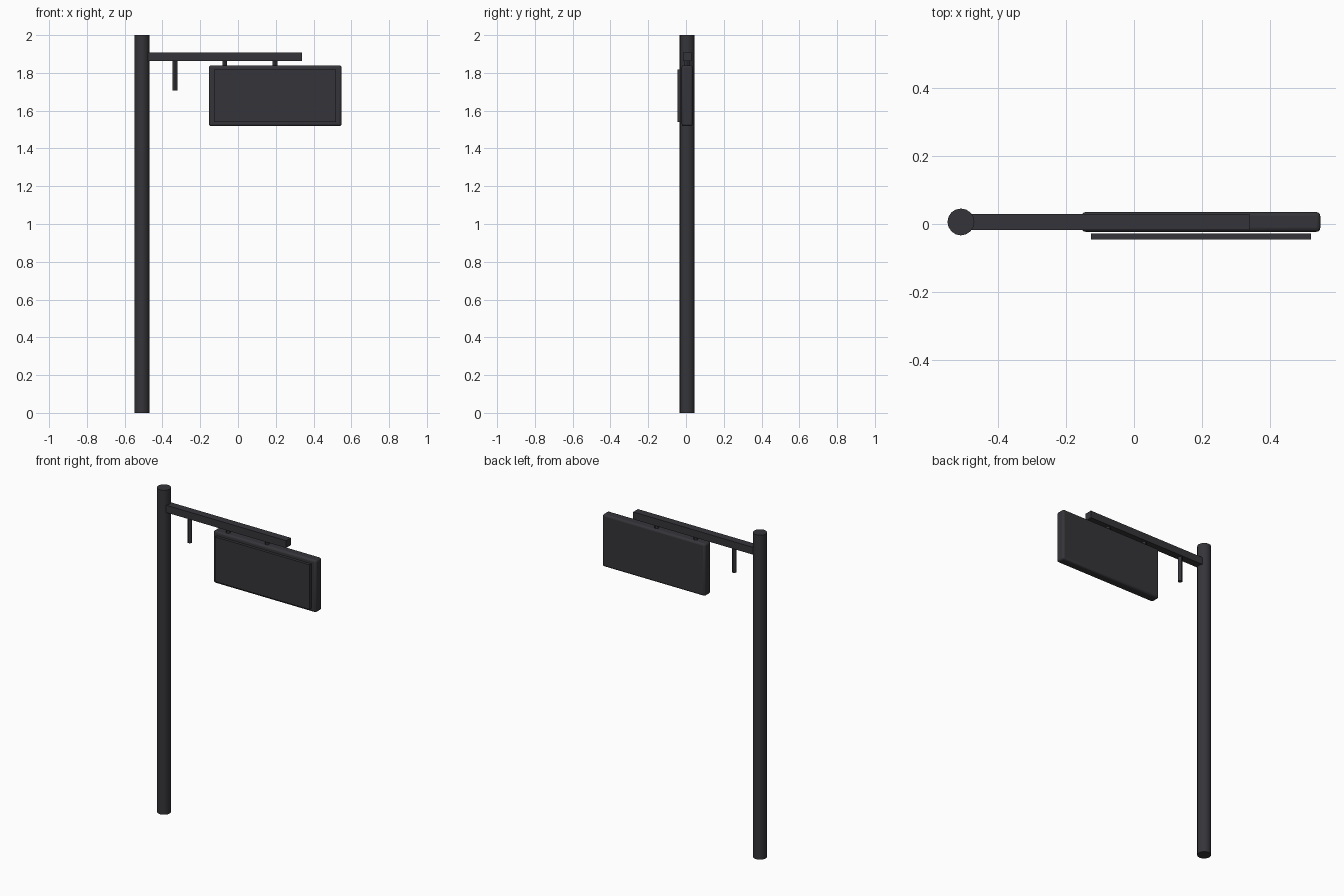
import bpy

cube = bpy.data.objects.get("Cube")
if cube:
    bpy.data.objects.remove(cube, do_unlink=True)

metal = bpy.data.materials.new("dark_grey_metal")
metal.use_nodes = True
colour = (0.036, 0.035, 0.041, 1)
metal.diffuse_color = colour
metal.node_tree.nodes["Principled BSDF"].inputs["Base Color"].default_value = colour

AXIS_Y = 0.006


def finish(name, bevel=0, segments=1):
    obj = bpy.context.object
    obj.name = name
    obj.data.materials.append(metal)
    bpy.ops.object.transform_apply(location=False, rotation=False, scale=True)
    if bevel:
        mod = obj.modifiers.new("rounded_edges", "BEVEL")
        mod.width, mod.segments = bevel, segments
    return obj


def box(name, x, y, z, bevel=0, segments=1):
    """Box from (min, max) pairs along each axis."""
    spans = (x, y, z)
    bpy.ops.mesh.primitive_cube_add(size=1, location=[sum(s) / 2 for s in spans])
    bpy.context.object.scale = [s[1] - s[0] for s in spans]
    return finish(name, bevel, segments)


def post(name, x, radius, z, sides):
    """Upright cylinder between two heights."""
    bpy.ops.mesh.primitive_cylinder_add(vertices=sides, radius=radius, depth=z[1] - z[0],
                                        location=(x, AXIS_Y, sum(z) / 2))
    finish(name)
    bpy.ops.object.shade_smooth_by_angle()


def around(half):
    return (AXIS_Y - half, AXIS_Y + half)


# Pole and the arm reaching out from it
post("pole", -0.509, 0.0395, (0, 2), 16)
box("arm", (-0.5, 0.34), around(0.023), (1.862, 1.907))

# Short rod under the arm and the two sign hangers
post("hanging_rod", -0.333, 0.013, (1.708, 1.87), 12)
for side, x in (("right", -0.07), ("left", 0.195)):
    post("sign_hanger_" + side, x, 0.013, (1.83, 1.87), 12)

# Sign body with rounded edges, and the raised face plate in front
box("sign_body", (-0.154, 0.548), around(0.029), (1.518, 1.84), 0.012, 3)
bpy.ops.object.shade_smooth_by_angle()
box("sign_face", (-0.127, 0.52), (-0.045, -0.028), (1.541, 1.817))
